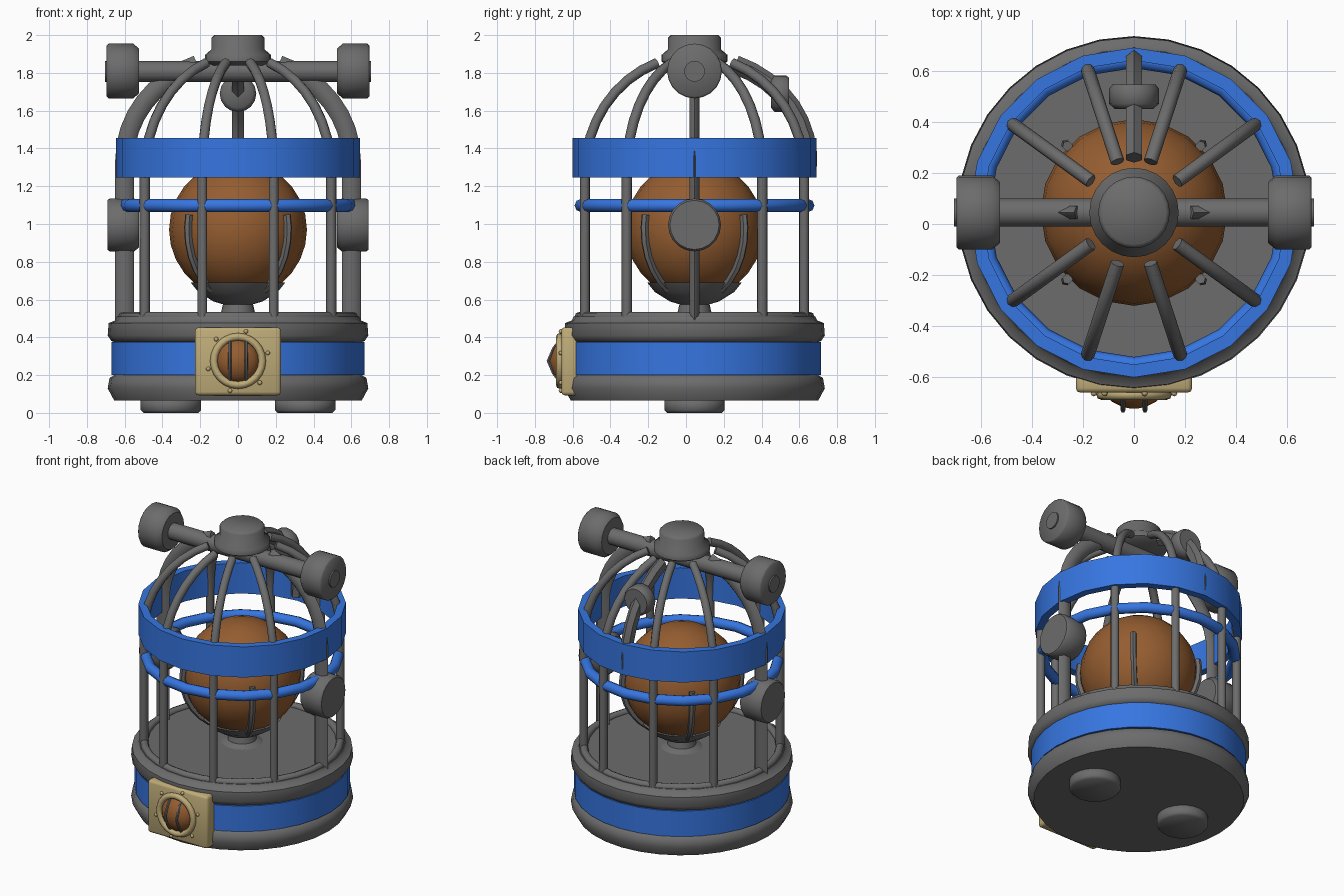
import bpy, bmesh
from math import sin, cos, pi, radians
from mathutils import Matrix, Vector

if "Cube" in bpy.data.objects:
    bpy.data.objects.remove(bpy.data.objects["Cube"])

CY = 0.045  # the cage axis sits slightly behind the origin


def material(name, rgb):
    m = bpy.data.materials.new(name)
    m.diffuse_color = (*rgb, 1)
    m.use_nodes = True
    m.node_tree.nodes["Principled BSDF"].inputs["Base Color"].default_value = m.diffuse_color
    return m


IRON = material("dark_grey", (0.15, 0.15, 0.15))
BLUE = material("blue", (0.037, 0.18, 0.75))
BROWN = material("brown", (0.30, 0.11, 0.03))
GOLD = material("gold", (0.52, 0.41, 0.19))


def finish(name, bm, mat=None, angle=50):
    bmesh.ops.recalc_face_normals(bm, faces=bm.faces)
    me = bpy.data.meshes.new(name)
    bm.to_mesh(me)
    bm.free()
    ob = bpy.data.objects.new(name, me)
    bpy.context.collection.objects.link(ob)
    me.materials.append(mat or IRON)
    bpy.ops.object.select_all(action='DESELECT')
    ob.select_set(True)
    bpy.context.view_layer.objects.active = ob
    bpy.ops.object.shade_smooth_by_angle(angle=radians(angle))
    return ob


def bridge(bm, rings, closed):
    """Skin a list of vertex rings; cap the ends unless closed."""
    k = len(rings)
    for i in range(k if closed else k - 1):
        a, b = rings[i], rings[(i + 1) % k]
        for j in range(len(a)):
            l = (j + 1) % len(a)
            bm.faces.new((a[j], a[l], b[l], b[j]))
    if not closed:
        bm.faces.new(rings[0])
        bm.faces.new(rings[-1])


def lathe(name, profile, loc=(0, CY, 0), axis=(0, 0, 1), mat=None, n=32, closed=False, angle=50):
    """Revolve (radius, height) points about an axis through loc."""
    bm = bmesh.new()
    rot = Vector((0, 0, 1)).rotation_difference(Vector(axis)).to_matrix()
    rings = [[bm.verts.new(rot @ Vector((r * cos(2 * pi * j / n), r * sin(2 * pi * j / n), h)) + Vector(loc))
              for j in range(n)] for r, h in profile]
    bridge(bm, rings, closed)
    return finish(name, bm, mat, angle)


def torus(name, major, minor, loc, axis=(0, 0, 1), mat=None, n=32):
    prof = [(major + minor * cos(i * pi / 4), minor * sin(i * pi / 4)) for i in range(8)]
    return lathe(name, prof, loc, axis, mat, n, True)


def rib(name, path, hw, hd, angle, sides=8):
    """Sweep an elliptical bar along (radius, z) points in a vertical plane."""
    bm = bmesh.new()
    turn = Matrix.Rotation(radians(angle), 3, 'Z')
    rings = []
    for i, (r, z) in enumerate(path):
        p, q = path[max(i - 1, 0)], path[min(i + 1, len(path) - 1)]
        t = Vector((q[0] - p[0], 0, q[1] - p[1])).normalized()
        out = Vector((t.z, 0, -t.x))
        ring = []
        for j in range(sides):
            a = 2 * pi * j / sides
            v = Vector((r, 0, z)) + out * hd * cos(a) + Vector((0, hw * sin(a), 0))
            ring.append(bm.verts.new(turn @ v + Vector((0, CY, 0))))
        rings.append(ring)
    bridge(bm, rings, False)
    return finish(name, bm)


def dome(radius, z0, rise, start, stop, steps=8):
    return [(radius * cos(a), z0 + rise * sin(a))
            for a in (radians(start + (stop - start) * i / steps) for i in range(steps + 1))]


# Base, blue band, rim and feet
lathe("base", [(0.655, 0.065), (0.69, 0.13), (0.68, 0.185), (0.655, 0.20), (0.655, 0.375), (0.67, 0.38),
               (0.69, 0.41), (0.685, 0.475), (0.65, 0.49), (0.64, 0.51), (0.58, 0.51)])
lathe("base_band", [(0.64, 0.20), (0.67, 0.20), (0.67, 0.375), (0.64, 0.375)], mat=BLUE, closed=True)
torus("floor_rim", 0.61, 0.025, (0, CY, 0.51))
for s, side in ((-1, "left"), (1, "right")):
    lathe(side + "_foot", [(0.145, 0), (0.16, 0.015), (0.16, 0.08)], (s * 0.355, CY, 0), n=24, angle=100)

# Cage bars: eight thin ones, two heavy side ribs and a short heavy back rib
for k, ang in enumerate((36, 72, 108, 144, 216, 252, 288, 324)):
    rib(f"cage_bar_{k + 1}", [(0.61, 0.50)] + dome(0.61, 1.27, 0.62, 0, 70), 0.027, 0.027, ang)
for side, ang in (("right", 0), ("left", 180)):
    rib(side + "_heavy_rib", [(0.60, 0.49)] + dome(0.60, 1.34, 0.54, 0, 69), 0.03, 0.05, ang, 6)
rib("back_heavy_rib", dome(0.60, 1.34, 0.54, -6, 69), 0.036, 0.05, 90, 6)

# Blue hoops around the cage
lathe("wide_hoop", [(0.595, 1.245), (0.645, 1.245), (0.645, 1.455), (0.595, 1.455)], mat=BLUE, n=20, closed=True)
torus("thin_hoop", 0.60, 0.035, (0, CY, 1.098), mat=BLUE, n=20)

# Top cap and crossbar
lathe("top_cap", [(0.14, 1.84), (0.175, 1.86), (0.175, 1.895), (0.14, 1.925), (0.14, 1.985), (0.125, 2.0)], n=24)
lathe("crossbar", [(0.055, -0.704), (0.055, 0.704)], (0, CY, 1.808), (1, 0, 0), n=16)

# Round weights on the crossbar, on the side ribs and on the back rib
for s, side in ((-1, "left"), (1, "right")):
    lathe(side + "_upper_weight", [(0.12, 0.525), (0.145, 0.555), (0.145, 0.685), (0.135, 0.695)],
          (0, CY, 1.81), (s, 0, 0), n=20)
    lathe(side + "_middle_weight", [(0.12, 0.525), (0.14, 0.55), (0.14, 0.68), (0.13, 0.692)],
          (0, CY, 0.995), (s, 0, 0), n=20)
lathe("back_weight", [(0.075, 0.45), (0.097, 0.47), (0.097, 0.53), (0.085, 0.545)], (0, 0, 1.69), (0, 1, 0), n=16)

# Globe on its cup, held by four claws
bm = bmesh.new()
bmesh.ops.create_uvsphere(bm, u_segments=20, v_segments=14, radius=0.365,
                          matrix=Matrix.Translation((0, CY, 0.97)))
finish("globe", bm, BROWN)
lathe("globe_cup", [(0.14, 0.505), (0.09, 0.53), (0.08, 0.575), (0.13, 0.59), (0.21, 0.64),
                    (0.25, 0.69), (0.22, 0.69)], n=20)
for k in range(4):
    path = [(0.375 * cos(radians(a)), 0.97 + 0.375 * sin(radians(a))) for a in (-58, -46, -34, -22, -10, 2, 12)]
    rib(f"claw_{k + 1}", path, 0.02, 0.022, 45 + 90 * k, 6)

# Front plate with its porthole
bm = bmesh.new()
bmesh.ops.create_cube(bm, size=1, matrix=Matrix.Translation((0, -0.615, 0.273)) @ Matrix.Diagonal((0.455, 0.09, 0.36, 1)))
bmesh.ops.bevel(bm, geom=bm.edges[:], offset=0.018, segments=2, affect='EDGES', profile=0.5)
finish("front_plate", bm, GOLD)
PORT = (0, -0.66, 0.275)
torus("porthole_ring", 0.128, 0.02, (0, -0.668, 0.275), (0, -1, 0), GOLD, 24)
lathe("porthole_lens", [(0.115, -0.01), (0.108, 0.012), (0.085, 0.036), (0.05, 0.054), (0.015, 0.062)],
      PORT, (0, -1, 0), BROWN, 20)
for s, side in ((-1, "left"), (1, "right")):
    bm = bmesh.new()
    rings = []
    for z, y in ((-0.115, -0.665), (-0.07, -0.70), (0, -0.73), (0.07, -0.70), (0.115, -0.665)):
        rings.append([bm.verts.new((s * 0.043 + 0.009 * cos(a * pi / 3), y + 0.009 * sin(a * pi / 3), 0.275 + z))
                      for a in range(6)])
    bridge(bm, rings, False)
    finish(side + "_porthole_bar", bm)
for k in range(6):
    a = radians(15 + 60 * k)
    bm = bmesh.new()
    bmesh.ops.create_uvsphere(bm, u_segments=8, v_segments=6, radius=0.012,
                              matrix=Matrix.Translation((0.163 * cos(a), -0.662, 0.275 + 0.163 * sin(a))))
    finish(f"plate_rivet_{k + 1}", bm, GOLD)
